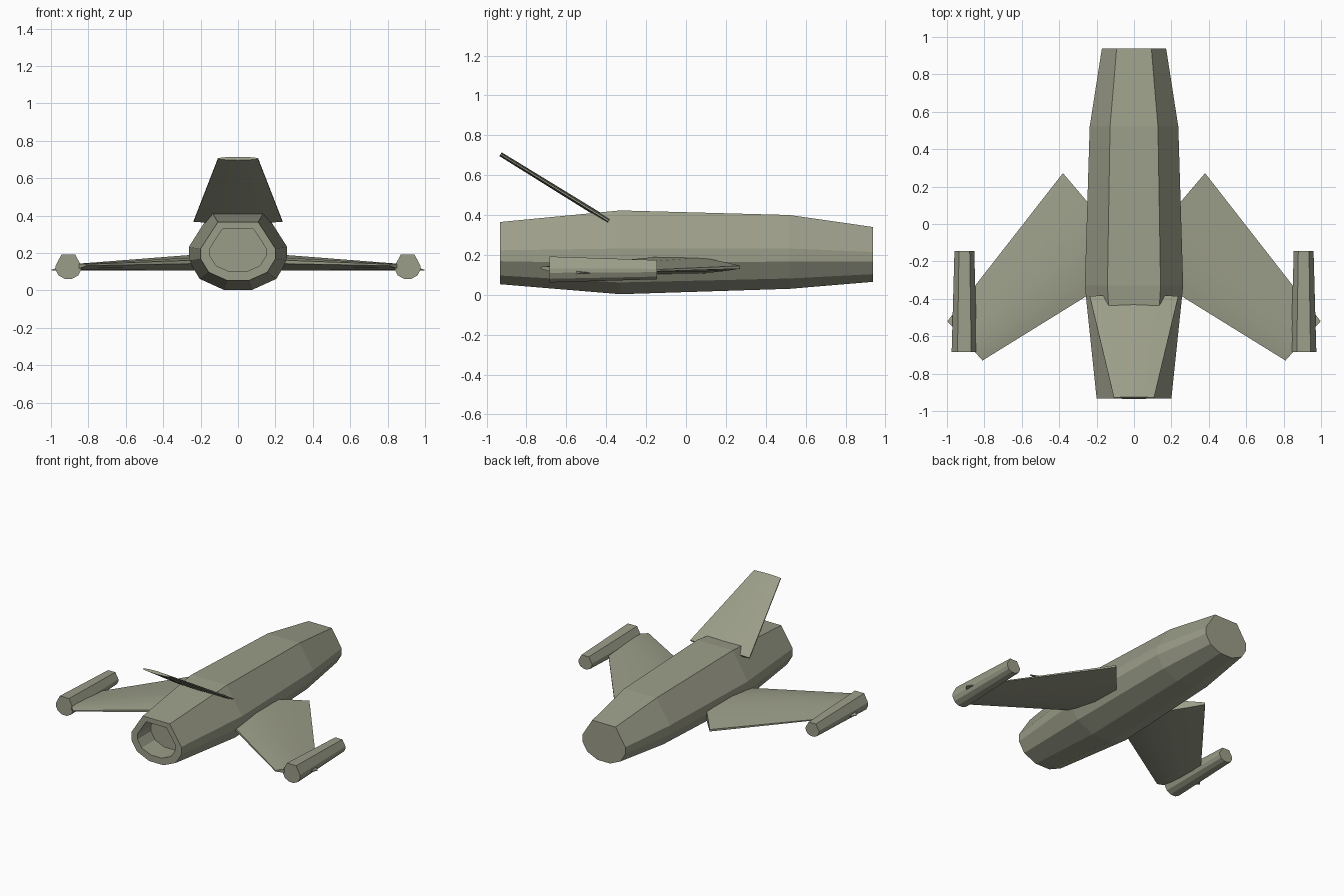
import bpy, bmesh, math
from mathutils import Vector

if "Cube" in bpy.data.objects:
    bpy.data.objects.remove(bpy.data.objects["Cube"])

mat = bpy.data.materials.new("grey_green")
mat.diffuse_color = (0.33, 0.34, 0.25, 1)
mat.use_nodes = True
mat.node_tree.nodes["Principled BSDF"].inputs["Base Color"].default_value = mat.diffuse_color


def loft(name, rings, smooth=False):
    """Skin a row of matching rings and cap both ends."""
    bm = bmesh.new()
    rows = [[bm.verts.new(p) for p in r] for r in rings]
    n = len(rows[0])
    for a, b in zip(rows, rows[1:]):
        for i in range(n):
            j = (i + 1) % n
            bm.faces.new((a[i], a[j], b[j], b[i]))
    bm.faces.new(rows[0][::-1])
    bm.faces.new(rows[-1])
    bmesh.ops.recalc_face_normals(bm, faces=bm.faces)
    me = bpy.data.meshes.new(name)
    bm.to_mesh(me)
    bm.free()
    me.materials.append(mat)
    ob = bpy.data.objects.new(name, me)
    bpy.context.collection.objects.link(ob)
    if smooth:
        bpy.ops.object.select_all(action='DESELECT')
        ob.select_set(True)
        bpy.context.view_layer.objects.active = ob
        bpy.ops.object.shade_smooth_by_angle(angle=math.radians(30))
    return ob


# Ten-sided hull section: (fraction of half width, fraction of height)
HALF = [(0.29, 0), (0.78, 0.14), (1, 0.37), (1, 0.545), (0.54, 1)]
SECTION = HALF + [(-x, z) for x, z in reversed(HALF)]


def hull_ring(y, w, z0, z1, cx=0):
    return [(cx + x * w, y, z0 + z * (z1 - z0)) for x, z in SECTION]


# Fuselage, starting at the recessed intake floor
loft("fuselage", [
    hull_ring(-0.78, 0.15, 0.10, 0.33),
    hull_ring(-0.932, 0.15, 0.10, 0.33),
    hull_ring(-0.932, 0.20, 0.053, 0.365),
    hull_ring(-0.33, 0.263, 0.003, 0.423),
    hull_ring(0.52, 0.237, 0.03, 0.40),
    hull_ring(0.937, 0.172, 0.065, 0.34),
])

# Lens profile: (position along chord, thickness fraction)
UPPER = [(0, 0.25), (0.12, 0.65), (0.35, 1), (0.6, 0.85), (0.85, 0.45), (1, 0.15)]
LENS = UPPER + [(s, -t) for s, t in reversed(UPPER)]


def wing_ring(lead, trail, half):
    a, b = Vector(lead), Vector(trail)
    return [a.lerp(b, s) + Vector((0, 0, t * half)) for s, t in LENS]


def mirrored(ring, sign):
    return [(sign * p[0], p[1], p[2]) for p in ring]


# Swept wings and wingtip pods
for side, sign in (("right", 1), ("left", -1)):
    root = wing_ring((-0.03, -0.21, 0.16), (0.38, 0.272, 0.138), 0.048)
    tip = wing_ring((0.81, -0.73, 0.136), (0.998, -0.52, 0.108), 0.015)
    loft(side + "_wing", [mirrored(root, sign), mirrored(tip, sign)], True)
    loft(side + "_pod", [
        hull_ring(-0.685, 0.068, 0.062, 0.192, sign * 0.907),
        hull_ring(-0.145, 0.053, 0.078, 0.174, sign * 0.907),
    ])

# Tilted dorsal fin: thin lens tapering to the raised tip
N = Vector((0, 0.525, 0.85))
FIN = [(-1, 0.3), (-0.6, 0.75), (0, 1), (0.6, 0.75), (1, 0.3)]
FIN += [(x, -t) for x, t in reversed(FIN)]


def fin_ring(y, z, w, half):
    return [Vector((x * w, y, z)) + N * (t * half) for x, t in FIN]


loft("dorsal_fin", [fin_ring(-0.387, 0.37, 0.237, 0.014),
                    fin_ring(-0.93, 0.705, 0.107, 0.011)], True)
